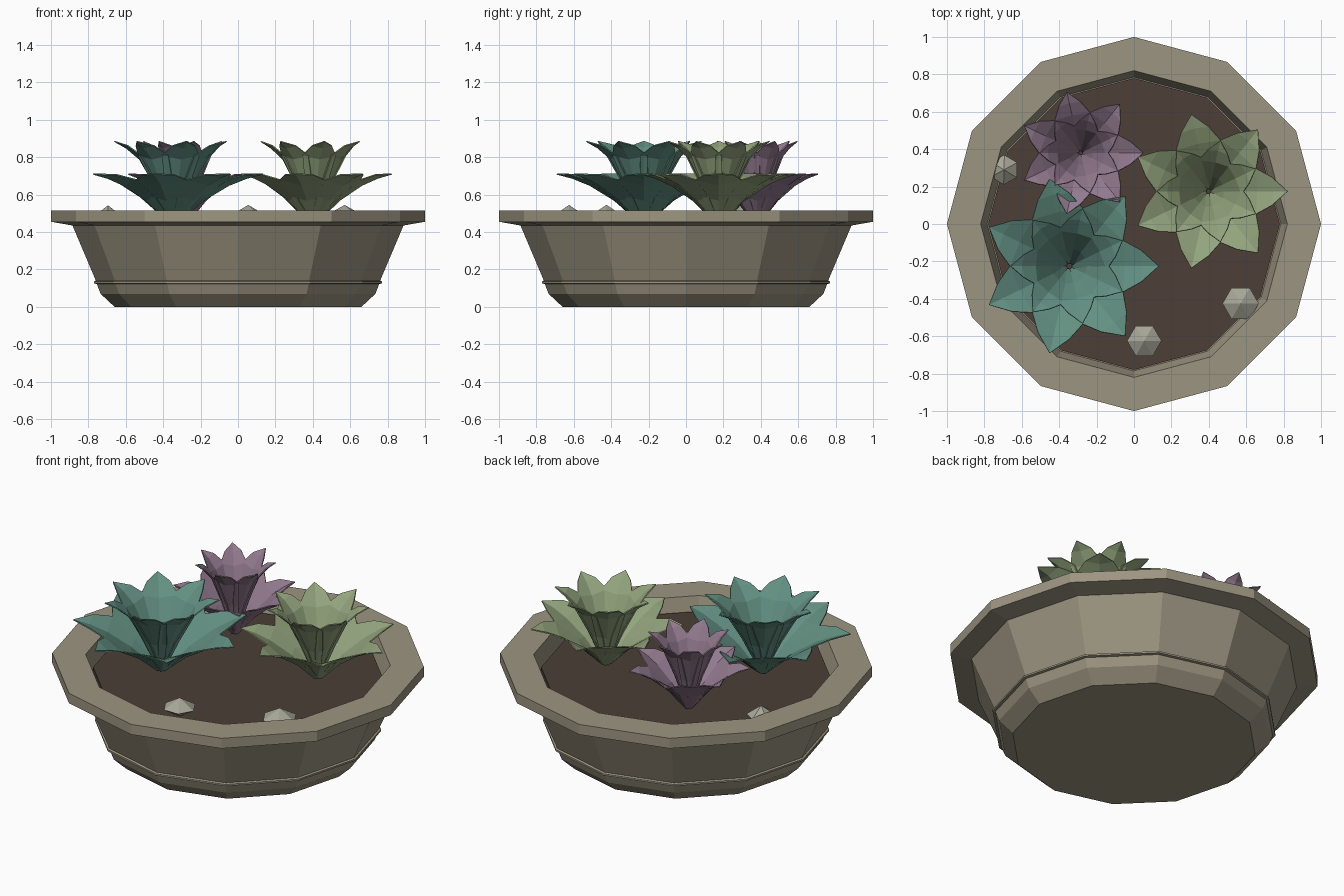
import bpy, bmesh
from math import sin, cos, pi

if "Cube" in bpy.data.objects:
    bpy.data.objects.remove(bpy.data.objects["Cube"])


def material(name, rgb):
    m = bpy.data.materials.new(name)
    m.diffuse_color = (*rgb, 1)
    m.use_nodes = True
    m.node_tree.nodes["Principled BSDF"].inputs["Base Color"].default_value = m.diffuse_color
    return m


def finish(name, bm, mat):
    bmesh.ops.remove_doubles(bm, verts=bm.verts, dist=1e-5)
    me = bpy.data.meshes.new(name)
    bm.to_mesh(me)
    bm.free()
    me.materials.append(mat)
    ob = bpy.data.objects.new(name, me)
    bpy.context.collection.objects.link(ob)
    return ob


def lathe(name, profile, sides, mat, centre=(0, 0, 0), turn=0):
    """Revolve (radius, z) points into a faceted body, closed on the axis."""
    bm = bmesh.new()
    rings = []
    for r, z in profile:
        if r == 0:
            rings.append([bm.verts.new((centre[0], centre[1], centre[2] + z))] * sides)
        else:
            rings.append([bm.verts.new((centre[0] + r * cos(turn + 2 * pi * i / sides),
                                        centre[1] + r * sin(turn + 2 * pi * i / sides),
                                        centre[2] + z)) for i in range(sides)])
    for a, b in zip(rings, rings[1:]):
        for i in range(sides):
            j = (i + 1) % sides
            bm.faces.new(list(dict.fromkeys([a[i], a[j], b[j], b[i]])))
    return finish(name, bm, mat)


clay = material("clay", (0.335, 0.30, 0.22))
earth = material("earth", (0.072, 0.049, 0.038))
stone = material("stone", (0.38, 0.38, 0.31))

# Twelve-sided pot: foot, thin bead, flared wall, overhanging rim, inner wall
lathe("pot", [(0, 0), (0.66, 0), (0.735, 0.07), (0.755, 0.122), (0.77, 0.125), (0.77, 0.135),
              (0.76, 0.14), (0.885, 0.435), (1.0, 0.455), (1.0, 0.515), (0.82, 0.515),
              (0.785, 0.40), (0, 0.40)], 12, clay)

# Soil disc
lathe("soil", [(0, 0.40), (0.78, 0.40), (0.78, 0.44), (0, 0.44)], 12, earth)

# Pebbles
for n, (x, y, z, r, turn) in enumerate([(0.055, -0.625, 0.49, 0.092, 0), (0.57, -0.425, 0.49, 0.097, 0),
                                        (-0.695, 0.29, 0.488, 0.08, 0.5)]):
    lathe(f"pebble_{n + 1}", [(0, -0.055), (r, 0), (0, 0.055)], 6, stone, (x, y, z), turn)

# Leaf rows: (distance out, half width, midrib z, edge lift); first two scale with plant size
OUTER = [(0.06, 0.05, 0.455, 0.005), (0.34, 0.20, 0.57, 0.02), (0.62, 0.29, 0.65, 0.03),
         (0.82, 0.18, 0.688, 0.02), (1.0, 0, 0.71, 0)]
INNER = [(0.04, 0.04, 0.46, 0.005), (0.20, 0.14, 0.64, 0.01), (0.38, 0.215, 0.79, 0.02),
         (0.53, 0.13, 0.85, 0.012), (0.66, 0, 0.885, 0)]


def leaf(bm, rows, angle, x, y, size):
    """One pointed leaf, folded along its midrib with raised edges."""
    c, s = cos(angle), sin(angle)
    grid = []
    for r, w, z, lift in rows:
        line = []
        for k in (-1, 0, 1):
            u, v = (r - 0.02 * abs(k)) * size if w else r * size, k * w * size
            line.append((x + u * c - v * s, y + u * s + v * c, z + lift * abs(k)))
        grid.append([bm.verts.new(p) for p in line] if w else [bm.verts.new(line[1])] * 3)
    for a, b in zip(grid, grid[1:]):
        for k in (0, 1):
            bm.faces.new(list(dict.fromkeys([a[k], b[k], b[k + 1], a[k + 1]])))


# Three rosettes, each with two staggered rings of seven leaves
for name, x, y, size, rgb in [("teal", -0.345, -0.225, 0.478, (0.125, 0.28, 0.225)),
                              ("green", 0.40, 0.175, 0.422, (0.29, 0.37, 0.205)),
                              ("purple", -0.285, 0.38, 0.335, (0.285, 0.19, 0.27))]:
    mat = material(name + "_leaf", rgb)
    for ring, rows, shift in [("outer", OUTER, 0), ("inner", INNER, 0.5)]:
        bm = bmesh.new()
        for i in range(7):
            leaf(bm, rows, 2 * pi * (i + shift) / 7, x, y, size)
        ob = finish(f"{name}_{ring}_leaves", bm, mat)
        mod = ob.modifiers.new("thickness", "SOLIDIFY")
        mod.thickness = 0.006
        mod.offset = 0
